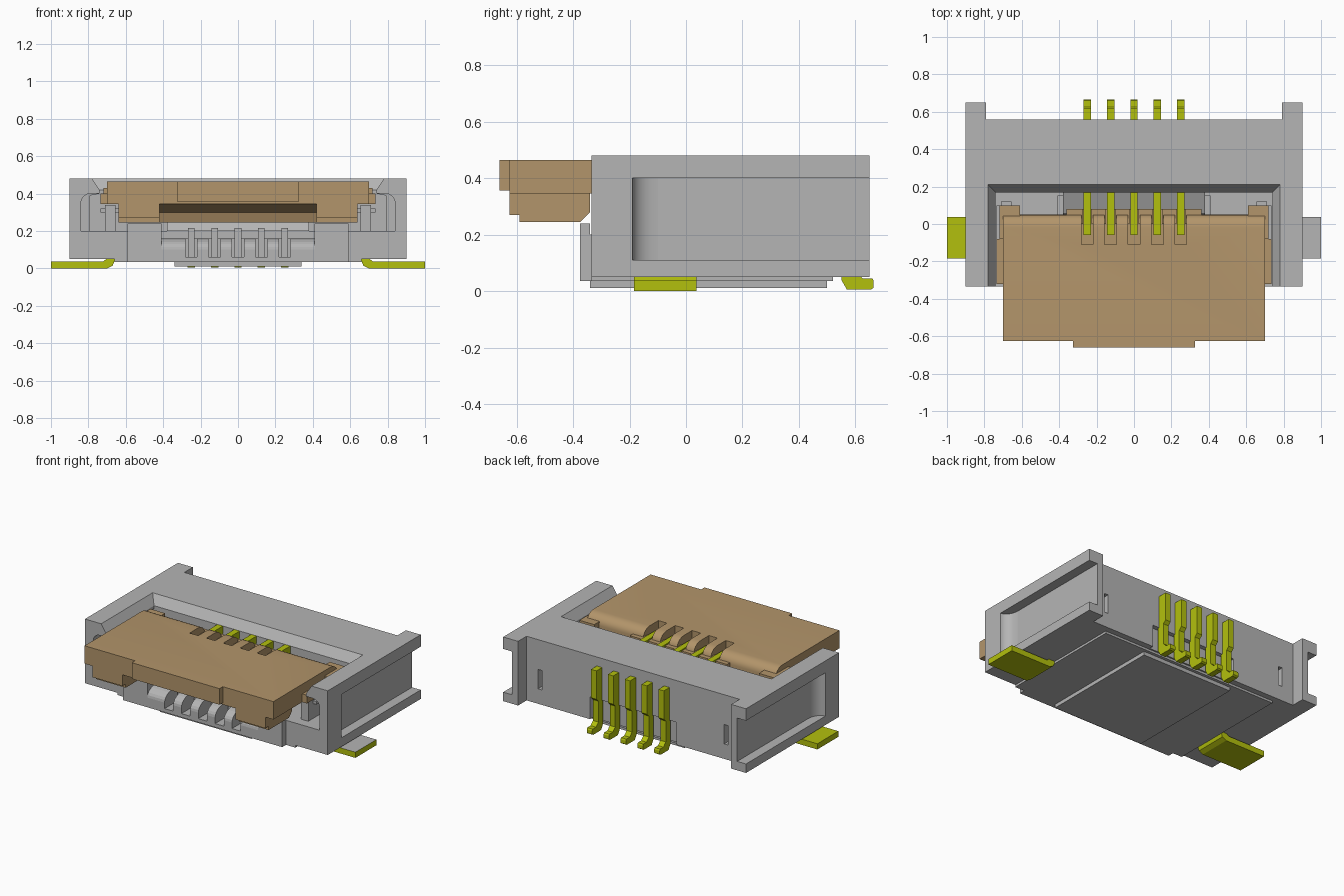
import bpy, bmesh, math
from mathutils import Vector

cube = bpy.data.objects.get("Cube")
if cube:
    bpy.data.objects.remove(cube)


def material(name, rgb):
    m = bpy.data.materials.new(name)
    m.use_nodes = True
    m.diffuse_color = (*rgb, 1)
    m.node_tree.nodes["Principled BSDF"].inputs["Base Color"].default_value = (*rgb, 1)
    return m


GREY = material("housing grey", (0.46, 0.46, 0.46))
TAN = material("latch tan", (0.45, 0.30, 0.145))
GOLD = material("contact yellow", (0.45, 0.53, 0.004))
made = []


def prism(name, pts, axis, a, b, mat, mirror=False):
    """Extrude a profile from a to b. Profile planes: x -> (y, z), y -> (x, z), z -> (x, y)."""
    place = {"x": lambda p, t: (t, p[0], p[1]),
             "y": lambda p, t: (p[0], t, p[1]),
             "z": lambda p, t: (p[0], p[1], t)}[axis]
    bm = bmesh.new()
    face = bm.faces.new([bm.verts.new(place(p, a)) for p in pts])
    res = bmesh.ops.extrude_face_region(bm, geom=[face])
    verts = [v for v in res["geom"] if isinstance(v, bmesh.types.BMVert)]
    bmesh.ops.translate(bm, verts=verts, vec=Vector(place((0, 0), b - a)))
    bmesh.ops.recalc_face_normals(bm, faces=bm.faces)
    me = bpy.data.meshes.new(name)
    bm.to_mesh(me)
    bm.free()
    me.materials.append(mat)
    ob = bpy.data.objects.new(name, me)
    bpy.context.collection.objects.link(ob)
    if mirror:
        ob.modifiers.new("Mirror", "MIRROR").use_mirror_merge = False
    made.append(ob)
    return ob


def box(name, x, y, z, mat, mirror=False):
    pts = [(x[0], y[0]), (x[1], y[0]), (x[1], y[1]), (x[0], y[1])]
    return prism(name, pts, "z", z[0], z[1], mat, mirror)


def cut(target, cutter):
    m = target.modifiers.new("Cut", "BOOLEAN")
    m.operation, m.solver, m.object = "DIFFERENCE", "EXACT", cutter
    cutter.hide_render = True
    cutter.hide_viewport = True
    cutter.display_type = "WIRE"
    made.remove(cutter)


def arc(cx, cy, rx, ry, a0, a1, n=6):
    angles = [math.radians(a0 + (a1 - a0) * i / n) for i in range(n + 1)]
    return [(cx + rx * math.cos(t), cy + ry * math.sin(t)) for t in angles]


PINS = [-0.25, -0.125, 0, 0.125, 0.25]

# Rear block with bevelled opening edge, contact notch and two narrow slots
rear = prism("rear_block", [(0.56, 0.05), (0.56, 0.48), (0.21, 0.48), (0.168, 0.42),
                            (0.168, 0.05)], "x", -0.80, 0.80, GREY)
cut(rear, box("rear_notch_cutter", (-0.32, 0.32), (0.53, 0.7), (0, 0.2), GREY))
cut(rear, box("rear_slot_cutter", (0.675, 0.705), (0.52, 0.7), (0.15, 0.28), GREY, True))

# Floor with front lip, cable opening and contact grooves
floor = prism("floor", [(-0.375, 0.035), (0.52, 0.035), (0.52, 0.2), (-0.34, 0.2),
                        (-0.34, 0.24), (-0.375, 0.24)], "x", -0.59, 0.59, GREY)
opening = [(-0.5, 0.3), (-0.5, 0.1)] + arc(-0.285, 0.1, 0.09, 0.06, 180, 90) + [(0.15, 0.16), (0.15, 0.3)]
cut(floor, prism("cable_opening_cutter", opening, "x", -0.41, 0.41, GREY))
for i, x in enumerate(PINS):
    cut(floor, box(f"groove_cutter_{i + 1}", (x - 0.032, x + 0.032), (-0.5, -0.2), (0.06, 0.3), GREY))
    box(f"lower_contact_{i + 1}", (x - 0.018, x + 0.018), (-0.26, 0.16), (0.05, 0.215), GREY)
box("side_floor", (0.58, 0.8), (-0.335, 0.52), (0.05, 0.2), GREY, True)
box("floor_edge", (0.58, 0.66), (-0.335, 0.52), (0.035, 0.06), GREY, True)
box("bottom_plate", (-0.34, 0.34), (-0.34, 0.5), (0.01, 0.04), GREY)
prism("inner_ramp", [(0.18, 0.31), (0.06, 0.26), (0.02, 0.2), (0.18, 0.2)], "x", -0.38, 0.38, GREY)

# Side walls: arched front pocket, then a channel open to the outside and the rear
wall = [(0.9, 0.05), (0.9, 0.48), (0.78, 0.48), (0.74, 0.42), (0.74, 0.40)]
wall += arc(0.79, 0.35, 0.05, 0.05, 90, 0, 4) + [(0.84, 0.2), (0.78, 0.2), (0.78, 0.05)]
prism("wall_front", wall, "y", -0.335, -0.19, GREY, True)
channel = [(0.9, 0.05), (0.9, 0.11), (0.835, 0.11), (0.835, 0.40), (0.9, 0.40), (0.9, 0.48)]
prism("wall_middle", channel + [(0.78, 0.48), (0.74, 0.42), (0.74, 0.40), (0.79, 0.39), (0.79, 0.05)],
      "y", -0.19, 0.21, GREY, True)
prism("wall_rear", channel + [(0.79, 0.48), (0.79, 0.05)], "y", 0.21, 0.65, GREY, True)
prism("channel_fillet", [(0.835, -0.19)] + arc(0.9, -0.10, 0.065, 0.09, 270, 180),
      "z", 0.11, 0.40, GREY, True)

# Hinge posts beside the latch
box("hinge_post", (0.655, 0.71), (-0.27, 0.12), (0.19, 0.34), GREY, True)
box("hinge_post_cap", (0.64, 0.735), (-0.22, 0.1), (0.30, 0.32), GREY, True)

# Latch plate with rounded rear edge and finger tab
plate = [(-0.625, 0.345), (-0.625, 0.465)] + arc(-0.02, 0.405, 0.07, 0.06, 90, 0) + [(0.05, 0.345)]
latch = prism("latch_plate", plate, "x", -0.70, 0.70, TAN)
box("latch_tab", (-0.325, 0.325), (-0.66, -0.62), (0.357, 0.465), TAN)
prism("latch_wedge", [(-0.62, 0.346), (-0.42, 0.30), (-0.40, 0.245), (-0.375, 0.245),
                      (-0.34, 0.28), (-0.34, 0.346)], "x", -0.42, 0.42, TAN)
prism("latch_leg", [(-0.625, 0.35), (-0.625, 0.27), (-0.59, 0.27), (-0.59, 0.245), (-0.375, 0.245),
                    (-0.34, 0.28), (-0.34, 0.35)], "x", 0.42, 0.64, TAN, True)
box("latch_arm", (0.61, 0.72), (-0.08, 0.10), (0.345, 0.43), TAN, True)
box("latch_arm_edge", (0.69, 0.735), (-0.32, -0.08), (0.345, 0.40), TAN, True)
comb = box("latch_comb", (-0.36, 0.36), (0.0, 0.08), (0.335, 0.415), TAN)

# Slots in the latch, one above each contact
for i, x in enumerate(PINS):
    cut(latch, box(f"latch_slot_cutter_{i + 1}", (x - 0.032, x + 0.032), (-0.11, 0.2), (0.36, 0.6), TAN))
    cut(comb, box(f"comb_slot_cutter_{i + 1}", (x - 0.024, x + 0.024), (-0.1, 0.2), (0.36, 0.6), TAN))

# Contacts: upper beam, rear tail and foot
contact = [(-0.06, 0.37), (-0.06, 0.42), (0.62, 0.42), (0.62, 0.23), (0.60, 0.21), (0.60, 0.07),
           (0.625, 0.045), (0.66, 0.045), (0.665, 0.035), (0.665, 0.012), (0.655, 0.005),
           (0.57, 0.005), (0.55, 0.04), (0.55, 0.37)]
for i, x in enumerate(PINS):
    prism(f"contact_{i + 1}", contact, "x", x - 0.02, x + 0.02, GOLD)

# Solder tabs; the left one has a grey upper face
tab = [(1.0, 0), (1.0, 0.038), (0.72, 0.038), (0.705, 0.05), (0.705, 0.08), (0.66, 0.08),
       (0.66, 0.04), (0.67, 0.015), (0.70, 0)]
for side, s in (("left", 1), ("right", -1)):
    ob = prism(f"solder_tab_{side}", [(s * x, z) for x, z in tab], "y", -0.185, 0.037, GOLD)
    if s == 1:
        ob.data.materials.append(GREY)
        for p in ob.data.polygons:
            if p.normal.z > 0.9:
                p.material_index = 1

# Smooth the rounded surfaces only
bpy.ops.object.select_all(action="DESELECT")
for ob in made:
    ob.select_set(True)
bpy.context.view_layer.objects.active = made[0]
bpy.ops.object.shade_smooth_by_angle(angle=math.radians(25))
